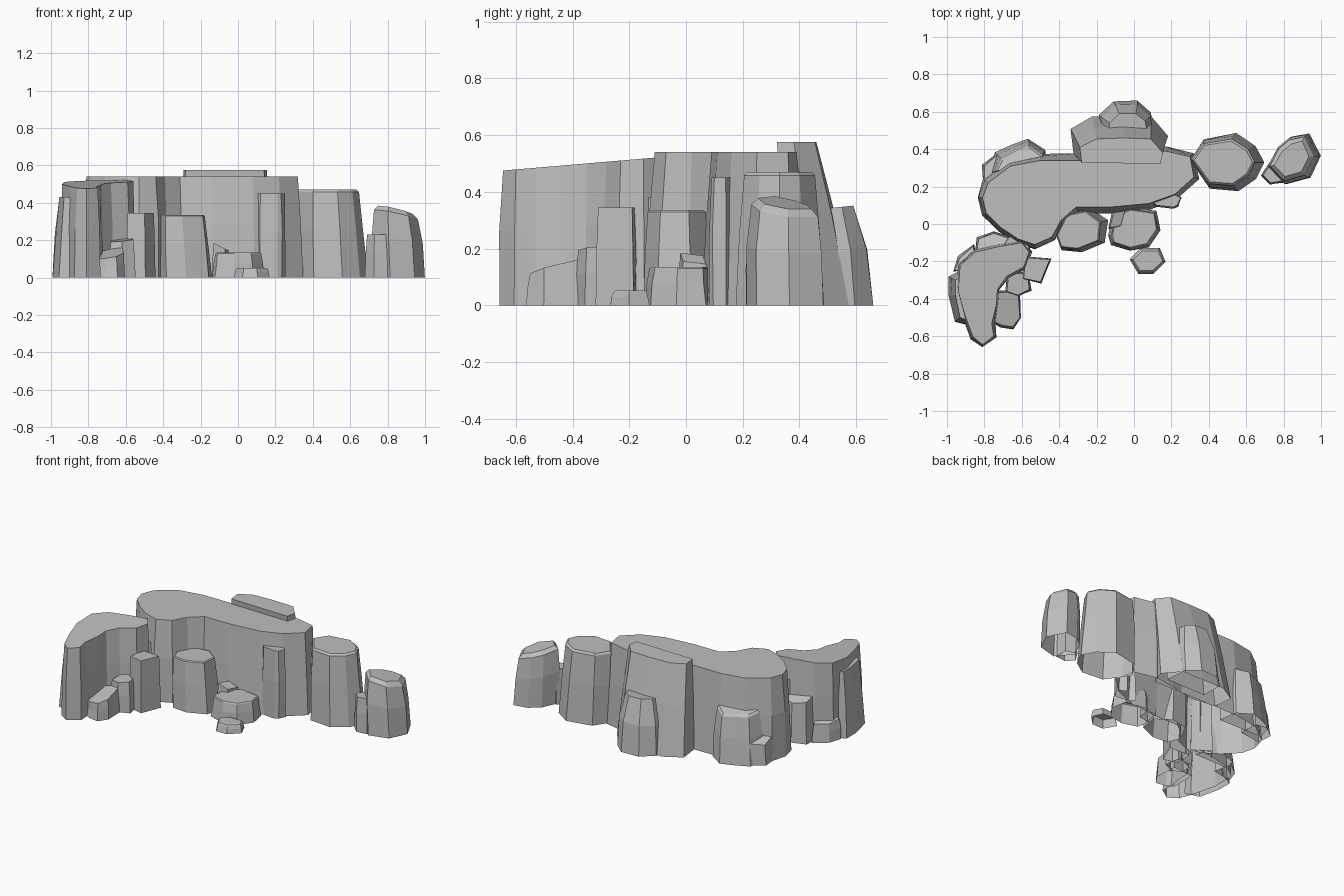
import bpy, bmesh, random
from mathutils import Vector

if "Cube" in bpy.data.objects:
    bpy.data.objects.remove(bpy.data.objects["Cube"])

random.seed(4)
stone = bpy.data.materials.new("grey stone")
stone.diffuse_color = (0.52, 0.52, 0.52, 1)
stone.use_nodes = True
stone.node_tree.nodes["Principled BSDF"].inputs["Base Color"].default_value = stone.diffuse_color
cores = []  # (outline, height) of the two big plateaus


def offset_ring(pts, d, jitter=0.0):
    """Push a closed counter-clockwise outline outwards by d."""
    out = []
    n = len(pts)
    for i, p in enumerate(pts):
        t = (pts[(i + 1) % n] - p).normalized() + (p - pts[i - 1]).normalized()
        normal = Vector((t.y, -t.x)).normalized()
        out.append(p + normal * (d + random.uniform(-jitter, jitter)))
    return out


def buried(co):
    """True when a point lies inside one of the big plateaus."""
    for pts, height in cores:
        inside = False
        for a, b in zip(pts, pts[1:] + pts[:1]):
            if (a.y > co.y) != (b.y > co.y):
                if co.x < a.x + (co.y - a.y) / (b.y - a.y) * (b.x - a.x):
                    inside = not inside
        if inside and co.z < height:
            return True
    return False


def rock(name, outline, height, flare=0.03, slope=(0, 0), lean=(0, 0),
         chamfer=0.0, jitter=0.005, belly=0.55, core=False):
    """Faceted rock, open underneath: top outline, flared foot, optional
    chamfered rim, sloped top and a foot shifted by lean."""
    pts = [Vector(p) for p in outline]
    area = sum(pts[i - 1].cross(pts[i]) for i in range(len(pts)))
    if area < 0:
        pts.reverse()
    mid = sum(pts, Vector((0, 0))) / len(pts)
    rings = [(0.0, flare, 1.0), (0.55, flare * belly, 0.5)]
    if chamfer:
        rings += [(1 - chamfer / height, 0.0, 0.1), (1.0, -chamfer, 0.0)]
    else:
        rings += [(1.0, 0.0, 0.0)]
    bm = bmesh.new()
    loops = []
    for k, (f, d, shift) in enumerate(rings):
        ring = offset_ring(pts, d, jitter if k < 2 else 0)
        loop = []
        for p in ring:
            top = height + slope[0] * (p.x - mid.x) + slope[1] * (p.y - mid.y)
            loop.append(bm.verts.new((p.x + lean[0] * shift,
                                      p.y + lean[1] * shift, top * f)))
        loops.append(loop)
    n = len(pts)
    for a, b in zip(loops, loops[1:]):
        for i in range(n):
            j = (i + 1) % n
            bm.faces.new((a[i], a[j], b[j], b[i]))
    bm.faces.new(loops[-1])
    # Drop walls fully buried in a plateau
    hidden = [f for f in bm.faces if all(buried(v.co) for v in f.verts)]
    bmesh.ops.delete(bm, geom=hidden, context='FACES')
    if core:
        cores.append((pts, height))
    mesh = bpy.data.meshes.new(name)
    bm.to_mesh(mesh)
    bm.free()
    mesh.materials.append(stone)
    ob = bpy.data.objects.new(name, mesh)
    bpy.context.collection.objects.link(ob)
    return ob


# Long central plateau
rock("plateau", [(-.81, .14), (-.78, .22), (-.66, .31), (-.50, .34), (-.31, .34),
                 (-.14, .33), (.03, .37), (.17, .39), (.30, .36), (.32, .25),
                 (.22, .16), (.08, .11), (-.13, .09), (-.31, .09), (-.39, .02),
                 (-.44, -.07), (-.53, -.11), (-.62, -.08), (-.71, -.02),
                 (-.79, .06)], .54, .03, jitter=.008, core=True)

# Curved plateau at the front left
rock("left_plateau", [(-.94, -.36), (-.93, -.22), (-.85, -.15), (-.72, -.12),
                      (-.60, -.10), (-.56, -.15), (-.59, -.23), (-.68, -.28),
                      (-.73, -.35), (-.735, -.43), (-.76, -.53), (-.75, -.60),
                      (-.81, -.645), (-.86, -.605), (-.90, -.50)],
     .50, .015, slope=(0, .085), jitter=.006, core=True)

# Ribs and blocks around the curved plateau
rock("left_side_rib", [(-.955, -.38), (-.955, -.30), (-.90, -.26), (-.88, -.52),
                       (-.93, -.50)], .43, .04)
rock("left_back_block", [(-.84, -.14), (-.83, -.08), (-.75, -.05), (-.66, -.08),
                         (-.62, -.14)], .28, .015, slope=(0, -.4))
rock("left_back_step", [(-.70, -.12), (-.66, -.06), (-.56, -.12), (-.60, -.18)], .38, .01)
rock("left_back_wedge", [(-.96, -.25), (-.93, -.18), (-.86, -.12), (-.84, -.22)], .14, .01,
     slope=(.5, -.5))
rock("front_block_low", [(-.75, -.52), (-.75, -.37), (-.62, -.36), (-.61, -.50),
                         (-.65, -.55), (-.71, -.54)], .125, .01, slope=(.2, .25))
rock("front_block_mid", [(-.68, -.36), (-.67, -.27), (-.57, -.26), (-.56, -.35),
                         (-.62, -.38)], .20, .01, slope=(.1, .1))
rock("front_block_tall", [(-.59, -.29), (-.58, -.18), (-.45, -.19), (-.50, -.31)],
     .345, .01)

# Buttresses behind the plateau and a spur in front
rock("back_crest", [(-.28, .33), (-.29, .41), (-.20, .455), (-.05, .46), (.09, .455),
                    (.155, .38), (.14, .32)], .575, .04, lean=(-.015, .08))
rock("back_buttress", [(-.14, .45), (-.13, .54), (-.08, .59), (.01, .59), (.06, .55),
                       (.08, .45)], .345, .05, slope=(0, .1), lean=(-.01, .02),
     belly=.85)
rock("back_left_buttress", [(-.74, .28), (-.71, .35), (-.63, .39), (-.56, .42),
                            (-.49, .37), (-.47, .28)], .33, .03, slope=(.1, -.3),
     lean=(-.01, .01), chamfer=.012)
rock("back_left_foot", [(-.80, .22), (-.80, .31), (-.73, .37), (-.66, .36), (-.66, .24)],
     .17, .012, slope=(.5, -.4))
rock("plateau_front_spur", [(.10, .12), (.20, .165), (.25, .14), (.23, .10),
                            (.21, .09), (.12, .10)], .45, .01)

# Rocks stepping down on the right
rock("right_rock", [(.31, .34), (.37, .43), (.52, .455), (.61, .40), (.645, .33),
                    (.61, .26), (.53, .205), (.40, .215)], .47, .028, lean=(.02, 0),
     chamfer=.012)
rock("far_right_rock", [(.725, .31), (.77, .40), (.83, .45), (.91, .465), (.96, .36),
                        (.91, .26), (.80, .23)], .36, .018, slope=(-.22, -.1),
     lean=(.02, .005), chamfer=.025, belly=.85)
rock("far_right_spur", [(.69, .26), (.73, .32), (.79, .30), (.79, .23), (.73, .22)],
     .23, .01)

# Stepped stones in front of the central plateau
rock("front_step_high", [(-.415, -.06), (-.36, .05), (-.26, .07), (-.18, .01),
                         (-.19, -.09), (-.30, -.135), (-.39, -.125)], .335, .02,
     lean=(.02, 0), chamfer=.006)
rock("front_step_mid", [(-.12, -.06), (-.10, .04), (-.02, .08), (.11, .06), (.125, -.03),
                        (.07, -.11), (-.02, -.13), (-.11, -.10)], .135, .014,
     chamfer=.006)
rock("front_step_spike", [(-.13, -.02), (-.11, .06), (-.05, .07), (-.07, -.01)],
     .165, .01, slope=(-.5, 0))
rock("front_step_low", [(-.01, -.19), (.04, -.14), (.13, -.14), (.16, -.20), (.10, -.255),
                        (.03, -.255)], .052, .012, chamfer=.006, jitter=.003)
